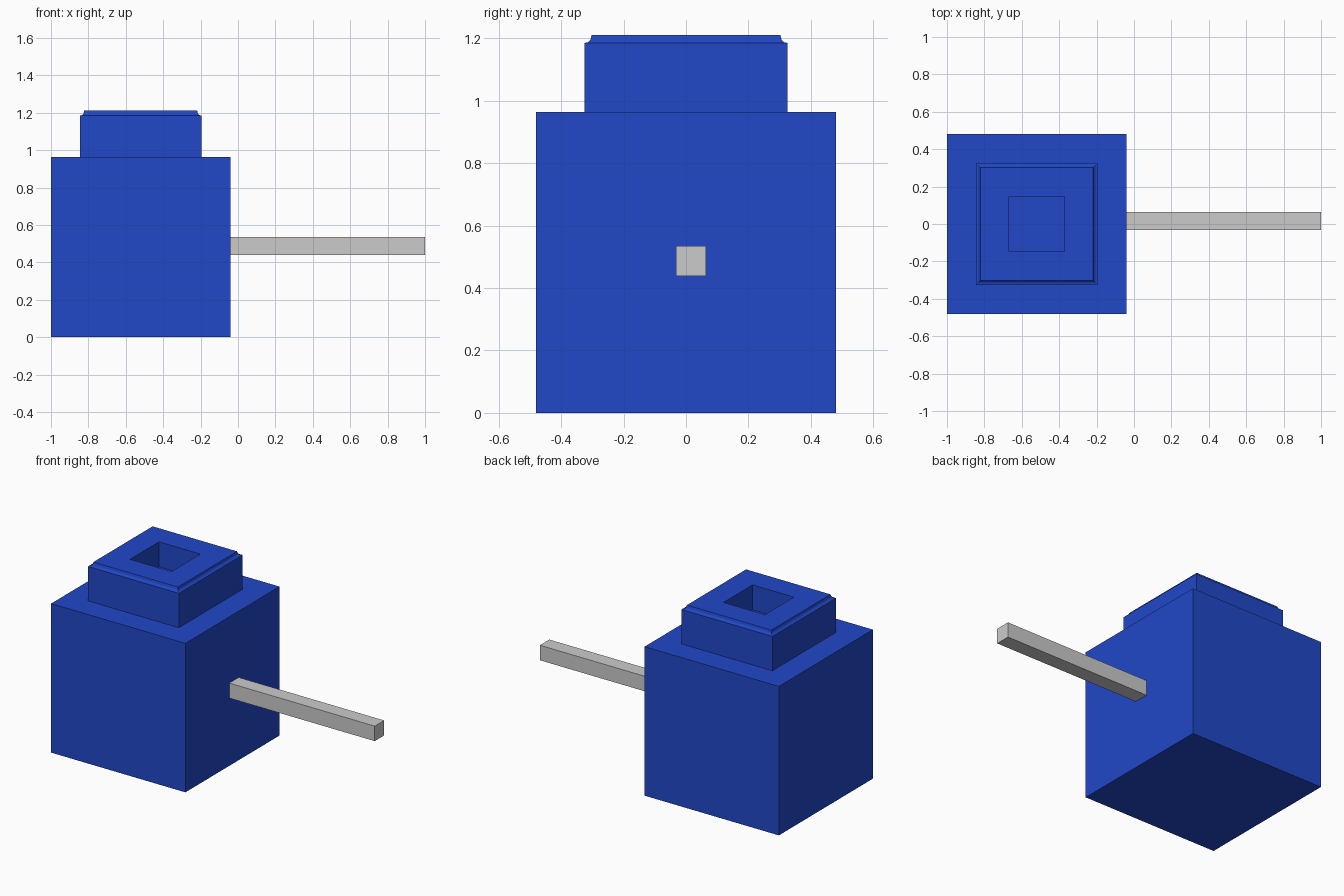
import bpy, bmesh

if "Cube" in bpy.data.objects:
    bpy.data.objects.remove(bpy.data.objects["Cube"])

CX = -0.52  # centre of the block and collar

blue = bpy.data.materials.new("blue")
blue.diffuse_color = (0.015, 0.065, 0.58, 1)
blue.use_nodes = True
blue.node_tree.nodes["Principled BSDF"].inputs["Base Color"].default_value = blue.diffuse_color


def finish(name, bm, mat=None):
    bmesh.ops.recalc_face_normals(bm, faces=bm.faces)
    mesh = bpy.data.meshes.new(name)
    bm.to_mesh(mesh)
    bm.free()
    obj = bpy.data.objects.new(name, mesh)
    bpy.context.collection.objects.link(obj)
    if mat:
        mesh.materials.append(mat)
    return obj


def square_loft(name, profile, mat=None):
    """Stack square rings given as (half width, height), capped at both ends."""
    bm = bmesh.new()
    rings = [[bm.verts.new((CX + sx * h, sy * h, z))
              for sx, sy in ((-1, -1), (1, -1), (1, 1), (-1, 1))]
             for h, z in profile]
    for a, b in zip(rings, rings[1:]):
        for i in range(4):
            j = (i + 1) % 4
            bm.faces.new((a[i], a[j], b[j], b[i]))
    bm.faces.new(rings[0])
    bm.faces.new(rings[-1])
    return finish(name, bm, mat)


def box(name, lo, hi, mat=None):
    bm = bmesh.new()
    bmesh.ops.create_cube(bm, size=1)
    for v in bm.verts:
        v.co = [(a + b) / 2 + c * (b - a) for a, b, c in zip(lo, hi, v.co)]
    return finish(name, bm, mat)


# Main block
square_loft("body_block", [(0.48, 0), (0.48, 0.963)], blue)

# Collar with a coved top edge and a square recess
square_loft("top_collar", [
    (0.325, 0.963), (0.325, 1.185), (0.314, 1.187), (0.306, 1.195),
    (0.302, 1.211), (0.148, 1.211), (0.148, 1.05)], blue)

# Side rod
box("side_rod", (-0.04, -0.032, 0.438), (1.0, 0.064, 0.535))
